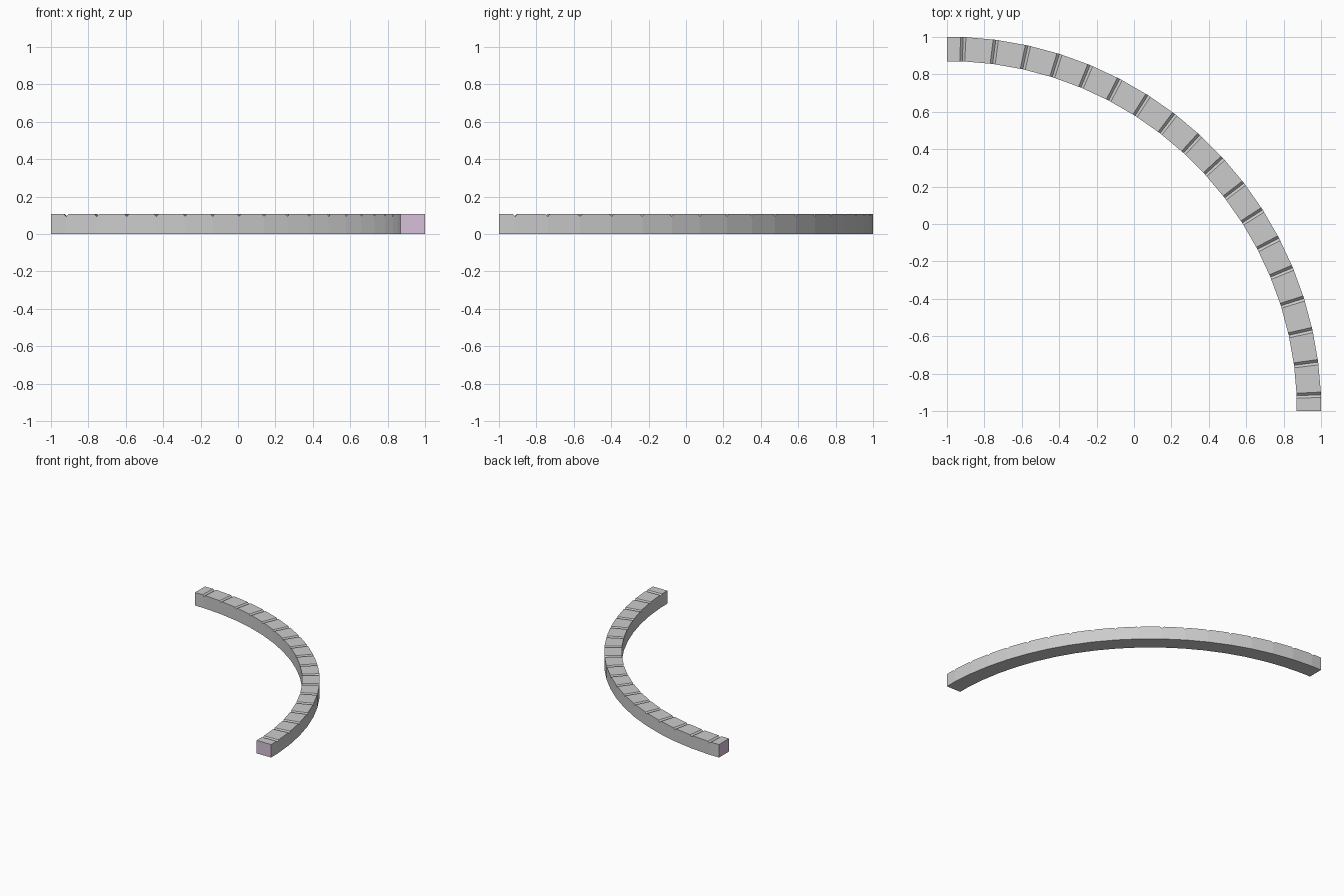
import bpy, bmesh, math

if "Cube" in bpy.data.objects:
    bpy.data.objects.remove(bpy.data.objects["Cube"])

R_OUT, R_IN, H = 2.0, 1.87, 0.107
DEPTH, HALF_W = 0.013, 0.41   # groove depth, half width in degrees
STEP = 5.0                    # one stone per 5 degrees

# Stations along the quarter arc: (angle, top height)
stations = [(0.0, H)]
for k in range(18):
    a = STEP / 2 + STEP * k
    stations += [(a - HALF_W, H), (a, H - DEPTH), (a + HALF_W, H)]
stations.append((90.0, H))


def ring(bm, angle, top):
    # Keep points on straight facets that break at the grooves
    off = abs((angle + STEP / 2) % STEP - STEP / 2)
    k = 1 / math.cos(math.radians(off))
    c, s = math.cos(math.radians(angle)) * k, math.sin(math.radians(angle)) * k
    f = math.cos(math.radians(STEP / 2))
    # outer radius stretched so the ends reach the full size
    return [bm.verts.new((r * c - 1, r * s - 1, z))
            for r, z in ((R_IN, 0), (R_OUT, 0), (R_OUT, top), (R_IN, top))]


# Curved kerb with V-grooved joints
bm = bmesh.new()
rings = [ring(bm, a, t) for a, t in stations]
for p, q in zip(rings, rings[1:]):
    for i in range(4):
        j = (i + 1) % 4
        bm.faces.new((p[i], p[j], q[j], q[i]))
ends = [bm.faces.new(rings[0]), bm.faces.new(rings[-1])]
for f in ends:
    f.material_index = 1
bmesh.ops.recalc_face_normals(bm, faces=bm.faces)

mesh = bpy.data.meshes.new("curved_kerb")
bm.to_mesh(mesh)
bm.free()
for name, col in (("stone", (0.6, 0.6, 0.58, 1)), ("end_face", (0.69, 0.53, 0.69, 1))):
    m = bpy.data.materials.new(name)
    m.diffuse_color = col
    m.use_nodes = True
    m.node_tree.nodes["Principled BSDF"].inputs["Base Color"].default_value = m.diffuse_color
    mesh.materials.append(m)
obj = bpy.data.objects.new("curved_kerb", mesh)
bpy.context.collection.objects.link(obj)
